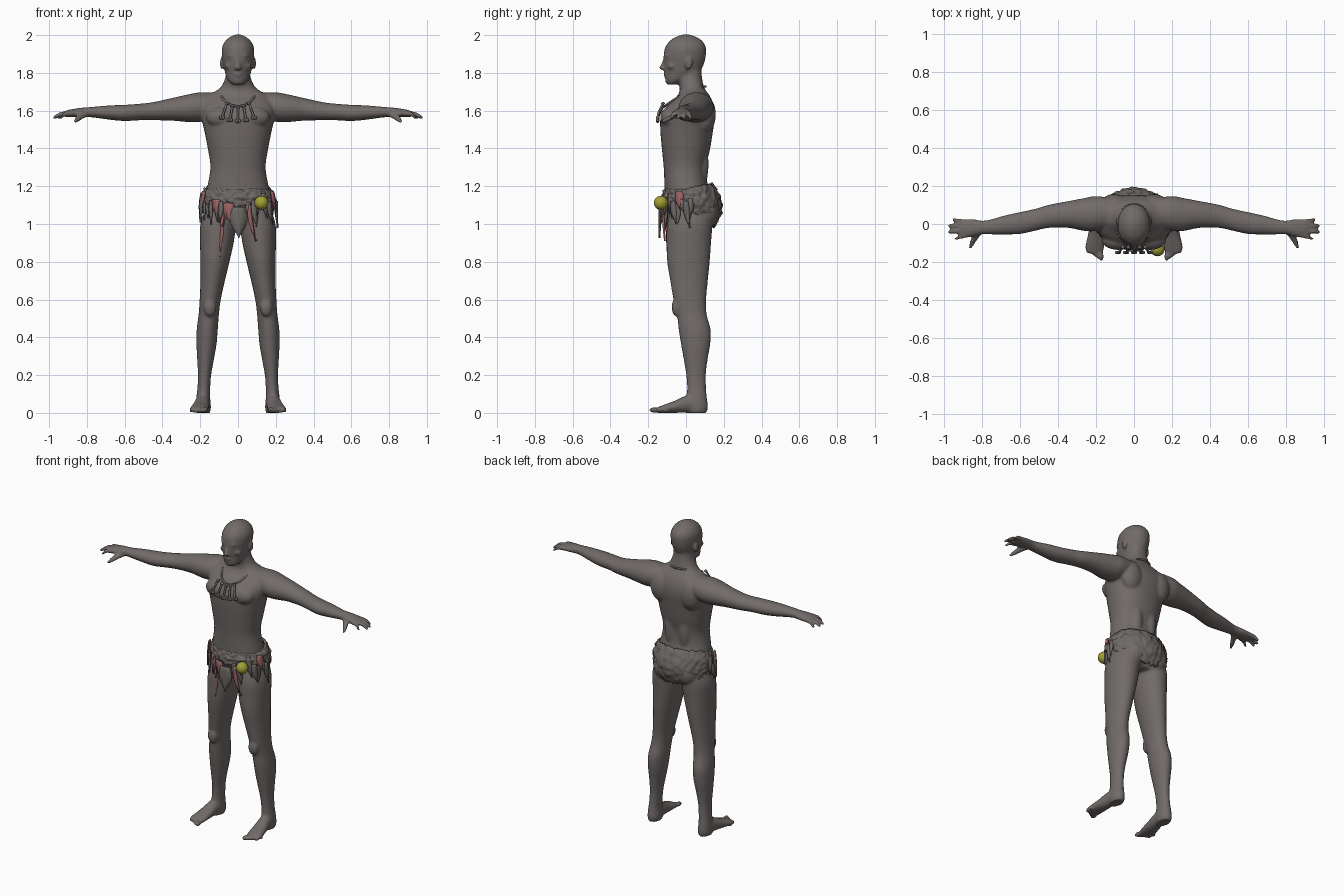
import bpy, bmesh, math, random
from mathutils import Vector, Matrix, noise

random.seed(4)
if "Cube" in bpy.data.objects:
    bpy.data.objects.remove(bpy.data.objects["Cube"])


def material(name, rgb):
    m = bpy.data.materials.new(name)
    m.use_nodes = True
    m.diffuse_color = (*rgb, 1)
    m.node_tree.nodes["Principled BSDF"].inputs["Base Color"].default_value = (*rgb, 1)
    return m


SKIN = material("grey brown skin", (.165, .146, .139))
HIDE = material("grey brown hide", (.155, .14, .13))
PINK = material("dusty pink", (.33, .125, .125))
YELLOW = material("olive yellow", (.36, .35, .035))


def finish(name, bm, mat, smooth=True):
    bmesh.ops.recalc_face_normals(bm, faces=bm.faces)
    mesh = bpy.data.meshes.new(name)
    bm.to_mesh(mesh)
    bm.free()
    mesh.materials.append(mat)
    for p in mesh.polygons:
        p.use_smooth = smooth
    ob = bpy.data.objects.new(name, mesh)
    bpy.context.collection.objects.link(ob)
    return ob


def spline(rows, steps=4):
    """Smooth the section list so each limb swells gradually."""
    rows = [Vector(r) for r in rows]
    out = []
    for i in range(len(rows) - 1):
        p, q = rows[i], rows[i + 1]
        m = (q - rows[max(i - 1, 0)]) / 2
        n = (rows[min(i + 2, len(rows) - 1)] - p) / 2
        for k in range(steps):
            t = k / steps
            out.append(p * (1 + 2 * t) * (1 - t) ** 2 + m * t * (1 - t) ** 2
                       + q * t * t * (3 - 2 * t) - n * t * t * (1 - t))
    return out + [rows[-1]]


def loft(bm, axis, rows, side=1, sides=24, box=1.0):
    """Closed tube; each row is position along axis, two centres, two radii."""
    rings = []
    for t, a, b, ra, rb in spline(rows):
        ring = []
        for k in range(sides):
            w = math.tau * k / sides
            c, s = math.cos(w), math.sin(w)
            u = a + ra * math.copysign(abs(c) ** box, c)
            v = b + rb * math.copysign(abs(s) ** box, s)
            co = {"x": (t, u, v), "y": (u, t, v), "z": (u, v, t)}[axis]
            ring.append(bm.verts.new((co[0] * side, co[1], co[2])))
        rings.append(ring)
    for r, q in zip(rings, rings[1:]):
        for k in range(sides):
            j = (k + 1) % sides
            bm.faces.new((r[k], r[j], q[j], q[k]))
    bm.faces.new(rings[0])
    bm.faces.new(rings[-1])


def blob(bm, pos, size, side=1):
    m = Matrix.Translation((pos[0] * side, pos[1], pos[2])) @ Matrix.Diagonal((*size, 1))
    bmesh.ops.create_uvsphere(bm, u_segments=20, v_segments=12, radius=1, matrix=m)


# Body: overlapping lofts fused into one skin
body = bmesh.new()
loft(body, "z", [
    (.98, 0, .03, .1, .08), (1.06, 0, .03, .165, .12), (1.12, 0, .025, .178, .138),
    (1.2, 0, .002, .162, .116), (1.3, 0, -.005, .146, .113), (1.4, 0, 0, .16, .128),
    (1.5, 0, .004, .18, .14), (1.57, 0, .01, .196, .143), (1.63, 0, .025, .198, .122),
    (1.68, 0, .04, .16, .085), (1.72, 0, .032, .095, .065), (1.78, 0, .018, .066, .066),
    (1.85, 0, .018, .06, .06)], sides=40, box=.9)
loft(body, "z", [
    (1.738, 0, -.075, .028, .024), (1.76, 0, -.054, .052, .055), (1.8, 0, -.022, .068, .09),
    (1.85, 0, -.011, .079, .107), (1.9, 0, -.006, .086, .112), (1.94, 0, -.002, .083, .106),
    (1.975, 0, 0, .062, .08), (1.996, 0, 0, .032, .04), (2.004, 0, 0, .008, .01)], sides=32)
# Nose, brow, lips and chin
loft(body, "z", [(1.815, 0, -.118, .015, .012), (1.826, 0, -.122, .018, .022),
                 (1.845, 0, -.117, .011, .016), (1.88, 0, -.108, .009, .01)])
blob(body, (0, -.1, 1.89), (.055, .018, .011))
blob(body, (0, -.107, 1.797), (.024, .014, .006))
blob(body, (0, -.104, 1.784), (.02, .014, .007))
blob(body, (0, -.094, 1.757), (.022, .018, .015))

for s in (1, -1):
    # Ear, chest, shoulder blade and buttock masses
    blob(body, (.086, .015, 1.85), (.01, .02, .033), s)
    blob(body, (.05, -.075, 1.835), (.022, .025, .016), s)
    blob(body, (.085, -.085, 1.565), (.085, .052, .055), s)
    blob(body, (.105, .1, 1.58), (.075, .058, .1), s)
    blob(body, (.05, .07, 1.32), (.045, .05, .15), s)
    blob(body, (.08, .085, 1.06), (.08, .085, .09), s)
    loft(body, "x", [
        (.1, .06, 1.63, .075, .065), (.2, .055, 1.619, .092, .078), (.26, .05, 1.613, .087, .074),
        (.35, .05, 1.607, .07, .06), (.45, .04, 1.597, .061, .048), (.52, .022, 1.593, .058, .044),
        (.6, .005, 1.588, .058, .043), (.68, -.005, 1.59, .05, .038), (.76, -.016, 1.592, .039, .029),
        (.8, -.018, 1.592, .036, .026), (.84, -.02, 1.59, .044, .024),
        (.89, -.024, 1.586, .05, .02), (.915, -.024, 1.583, .044, .016)], s)
    # Fingers and thumb
    for y, tip, reach in ((-.06, -.076, .945), (-.036, -.042, .982), (-.01, -.009, .98), (.012, .022, .958)):
        mid = (.89 + reach) / 2
        loft(body, "x", [(.88, y, 1.587, .013, .014), (mid, (y + tip) / 2, 1.582, .012, .013),
                         (reach - .012, tip, 1.566, .011, .011), (reach, tip, 1.559, .006, .006)], s, 12)
    loft(body, "y", [(-.03, .805, 1.583, .02, .017), (-.07, .835, 1.568, .02, .016),
                     (-.105, .853, 1.552, .014, .013), (-.13, .864, 1.542, .008, .008)], s, 12)
    # Leg
    loft(body, "z", [
        (1.1, .085, .03, .08, .105), (1., .104, .02, .095, .12), (.9, .112, .015, .089, .118),
        (.8, .122, .013, .077, .113), (.7, .134, .016, .065, .1), (.6, .147, .02, .056, .087),
        (.52, .155, .031, .054, .079), (.44, .163, .046, .056, .085), (.36, .167, .051, .053, .077),
        (.28, .172, .051, .044, .063), (.2, .177, .053, .035, .052), (.13, .181, .056, .034, .05),
        (.08, .184, .056, .037, .055), (.03, .184, .056, .041, .06), (0, .184, .056, .036, .052)], s)
    blob(body, (.149, -.05, .56), (.034, .026, .05), s)
    # Foot and toes
    loft(body, "y", [
        (.1, .182, .03, .03, .028), (.05, .185, .048, .038, .048), (0, .19, .046, .04, .046),
        (-.06, .198, .032, .046, .032), (-.12, .206, .021, .05, .021), (-.155, .208, .014, .045, .014)], s)
    for k in range(5):
        r = .017 - .0018 * k
        blob(body, (.172 + .019 * k, -.17 + .007 * k + .002 * k * k, r * .9), (r * .8, r * 1.5, r * .9), s)
skin = finish("body", body, SKIN)
fuse = skin.modifiers.new("fuse", "REMESH")
fuse.mode = "VOXEL"
fuse.voxel_size = .0075
fuse.use_smooth_shade = True
soft = skin.modifiers.new("soften", "SMOOTH")
soft.factor = .5
soft.iterations = 5


# Shaggy hide wrap: deep at the back, shallow at the front
def hip(angle, z, lift=0):
    """Point on the hip surface; angle zero faces front."""
    back = max(0, -math.cos(angle))
    swell = math.sin(math.pi * min(1, max(0, (1.24 - z) / .3)))
    rx = .158 + .032 * swell + lift
    ry = .118 + (.018 + .024 * back) * swell + lift
    return Vector((rx * math.sin(angle), .008 + .013 * swell - ry * math.cos(angle), z))


wrap = bmesh.new()
COLS, ROWS = 130, 18
grid = []
for i in range(COLS):
    a = math.tau * i / COLS
    back = max(0, -math.cos(a)) ** .6
    low = 1.095 - .11 * back + .02 * noise.noise((9 * math.sin(a), 9 * math.cos(a), 0))
    high = 1.185 + .03 * back + .01 * noise.noise((0, 8 * math.sin(a), 8 * math.cos(a)))
    col = []
    for j in range(ROWS):
        p = hip(a, low + (high - low) * j / (ROWS - 1))
        rough = noise.noise(p * 45) * .011 + noise.noise(p * 110) * .007
        edge = math.sin(math.pi * j / (ROWS - 1))
        col.append(wrap.verts.new(hip(a, p.z, rough + .01 * edge)))
    grid.append(col)
for i in range(COLS):
    c, d = grid[i], grid[(i + 1) % COLS]
    for j in range(ROWS - 1):
        wrap.faces.new((c[j], d[j], d[j + 1], c[j + 1]))
solid = finish("hide_wrap", wrap, HIDE).modifiers.new("thickness", "SOLIDIFY")
solid.thickness = .012


# Leaf-shaped scraps hanging from the wrap
def scrap(name, angle, top, length, width, mat, sway=0, lift=.012):
    bm = bmesh.new()
    out = Vector((math.sin(angle), -math.cos(angle), 0))
    along = Vector((math.cos(angle), math.sin(angle), 0))
    edges = []
    for k in range(9):
        t = k / 8
        z = top - length * t
        mid = hip(angle, max(z, 1.06), lift) + along * sway * t * t
        mid.z = z
        w = width * (.25 + .75 * math.sin(math.pi * min(1, .15 + t * .85)) ** .8) * (1 - t ** 4)
        edges.append([bm.verts.new(mid + along * w * e + out * (.006 if e == 0 else 0))
                      for e in (-1, 0, 1)])
    for p, q in zip(edges, edges[1:]):
        for e in (0, 1):
            bm.faces.new((p[e], p[e + 1], q[e + 1], q[e]))
    m = finish(name, bm, mat).modifiers.new("thickness", "SOLIDIFY")
    m.thickness = .007


scrap("front_flap", .02, 1.09, .165, .048, HIDE, lift=.026)
scrap("pink_flap", -.25, 1.11, .13, .038, PINK, .05, .018)
scrap("pink_left_strip", .3, 1.1, .19, .014, PINK, .04, .014)
scrap("pink_right_strip", -.62, 1.13, .09, .032, PINK, .02)
scrap("long_strip", -.45, 1.06, .235, .013, PINK, -.02, .002)
for s, tag in ((1, "left"), (-1, "right")):
    scrap("pink_side_" + tag, s * 1.2, 1.175, .095, .026, PINK, lift=.018)
    for k in range(9):
        scrap(f"tatter_{tag}_{k}", s * (.28 + .165 * k), 1.12 + random.uniform(-.02, .05),
              random.uniform(.07, .15), random.uniform(.009, .024), HIDE,
              random.uniform(-.03, .03), random.uniform(.01, .02))

# Yellow ball on the hip
ball = bmesh.new()
blob(ball, (.124, -.133, 1.112), (.037, .037, .037))
finish("hip_ball", ball, YELLOW)

# Necklace cord
curve = bpy.data.curves.new("necklace_cord", "CURVE")
curve.dimensions = "3D"
curve.bevel_depth = .006
curve.bevel_resolution = 2
path = curve.splines.new("NURBS")
path.use_cyclic_u = True
path.points.add(19)
for k, p in enumerate(path.points):
    a = math.tau * k / 20
    f = (1 + math.cos(a)) / 2
    p.co = (.092 * math.sin(a), .105 - .218 * f, 1.728 - .105 * f ** 1.6, 1)
curve.materials.append(HIDE)
cord = bpy.data.objects.new("necklace_cord", curve)
bpy.context.collection.objects.link(cord)

# Bone pendants with knobbed ends
for k in range(5):
    f = (k - 2) / 2
    x, z = .085 * f, 1.545 + .018 * f * f
    bone = bmesh.new()
    loft(bone, "z", [(z, x, -.149, .009, .008), (z + .03, x * .88, -.144, .006, .006),
                     (z + .075, x * .7, -.122, .007, .007)], sides=10)
    for e in (-.007, .007):
        blob(bone, (x + e, -.15, z), (.009, .009, .01))
    blob(bone, (x * .7, -.122, z + .075), (.01, .01, .008))
    finish(f"bone_pendant_{k + 1}", bone, HIDE)
